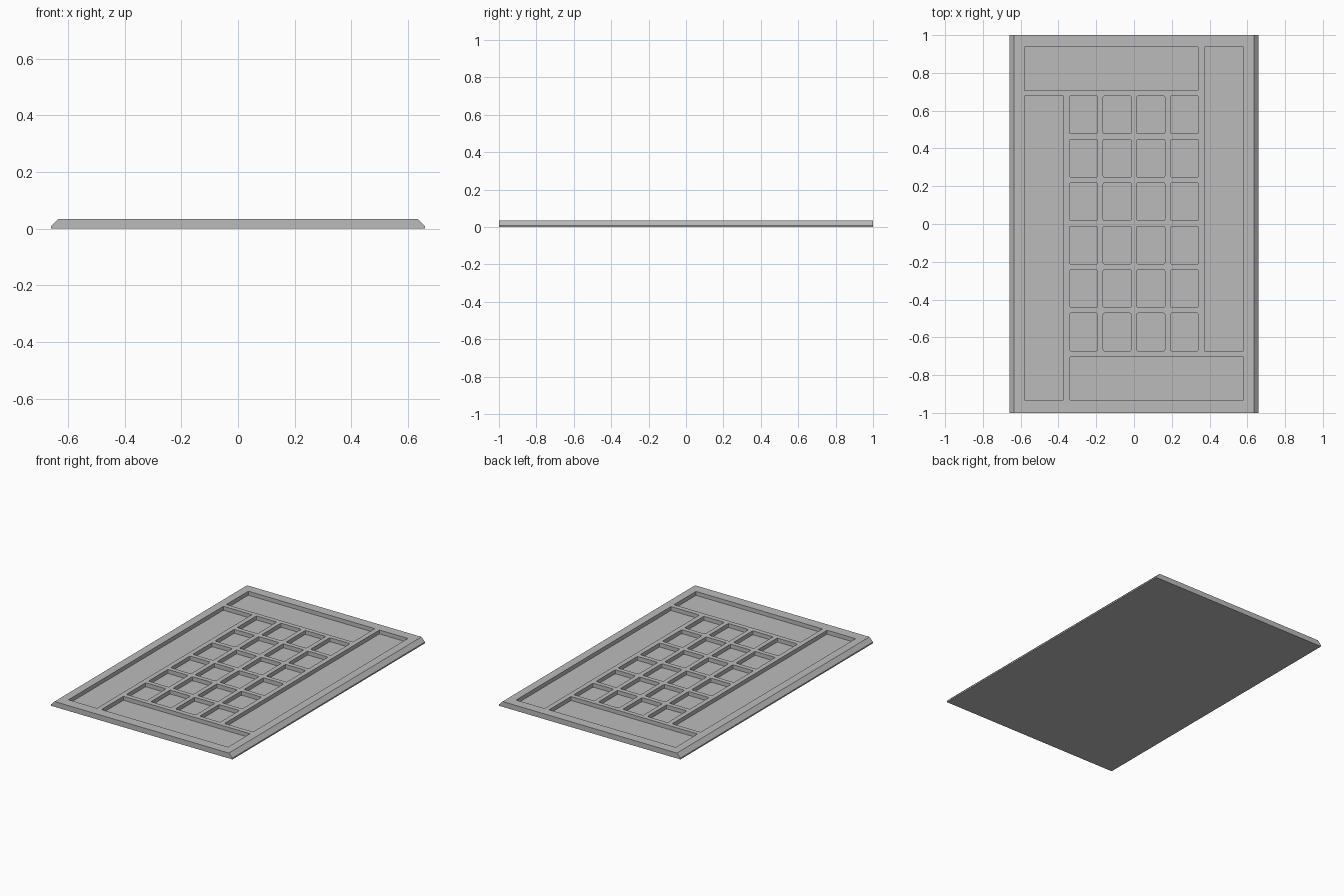
import bpy
import bmesh
from mathutils import Matrix, Vector

cube = bpy.data.objects.get("Cube")
if cube:
    bpy.data.objects.remove(cube, do_unlink=True)

TOP, LIP, FLOOR = 0.035, 0.009, 0.009

grey = bpy.data.materials.new("plain grey")
grey.use_nodes = True
grey.diffuse_color = (0.5, 0.5, 0.5, 1)
grey.node_tree.nodes["Principled BSDF"].inputs["Base Color"].default_value = (0.5, 0.5, 0.5, 1)


def make_object(name, bm):
    bmesh.ops.recalc_face_normals(bm, faces=bm.faces[:])
    mesh = bpy.data.meshes.new(name)
    bm.to_mesh(mesh)
    bm.free()
    mesh.materials.append(grey)
    obj = bpy.data.objects.new(name, mesh)
    bpy.context.collection.objects.link(obj)
    return obj


def add_pocket(bm, x0, x1, y0, y1, corner=0):
    """Box that cuts one recess, with optionally softened upright edges."""
    size = Vector((x1 - x0, y1 - y0, 0.1))
    centre = Vector(((x0 + x1) / 2, (y0 + y1) / 2, FLOOR + 0.05))
    verts = bmesh.ops.create_cube(
        bm, size=1, matrix=Matrix.Translation(centre) @ Matrix.Diagonal(size).to_4x4())["verts"]
    if corner:
        edges = {e for v in verts for e in v.link_edges
                 if abs(e.verts[0].co.z - e.verts[1].co.z) > 0.05}
        bmesh.ops.bevel(bm, geom=list(edges), offset=corner, segments=2,
                        profile=0.5, affect='EDGES')


# Slab with chamfered long sides, extruded along y
profile = [(-0.66, 0), (0.66, 0), (0.66, LIP), (0.634, TOP), (-0.634, TOP), (-0.66, LIP)]
bm = bmesh.new()
face = bm.faces.new([bm.verts.new((x, -1, z)) for x, z in profile])
ends = bmesh.ops.extrude_face_region(bm, geom=[face], use_keep_orig=True)["geom"]
bmesh.ops.translate(bm, vec=(0, 2, 0), verts=[g for g in ends if isinstance(g, bmesh.types.BMVert)])
panel = make_object("recessed_panel", bm)

# Four long recesses that pinwheel around the middle
bm = bmesh.new()
add_pocket(bm, -0.58, 0.34, 0.708, 0.936)
add_pocket(bm, -0.34, 0.58, -0.932, -0.704)
add_pocket(bm, -0.58, -0.373, -0.932, 0.677)
add_pocket(bm, 0.373, 0.58, -0.672, 0.936)

# Grid of small recesses in the middle
for column in range(4):
    for row in range(6):
        x = -0.267 + 0.178 * column
        y = -0.572 + 0.23 * row
        add_pocket(bm, x - 0.074, x + 0.074, y - 0.1, y + 0.1, 0.007)
cutter = make_object("recess_cutter", bm)
cutter.hide_render = True

# Cut the recesses, bake the result and drop the cutter
cut = panel.modifiers.new("recesses", 'BOOLEAN')
cut.operation = 'DIFFERENCE'
cut.solver = 'EXACT'
cut.object = cutter
bpy.context.view_layer.update()
graph = bpy.context.evaluated_depsgraph_get()
panel_mesh = bpy.data.meshes.new_from_object(panel.evaluated_get(graph))
panel.modifiers.clear()
panel.data = panel_mesh
bpy.data.objects.remove(cutter, do_unlink=True)
